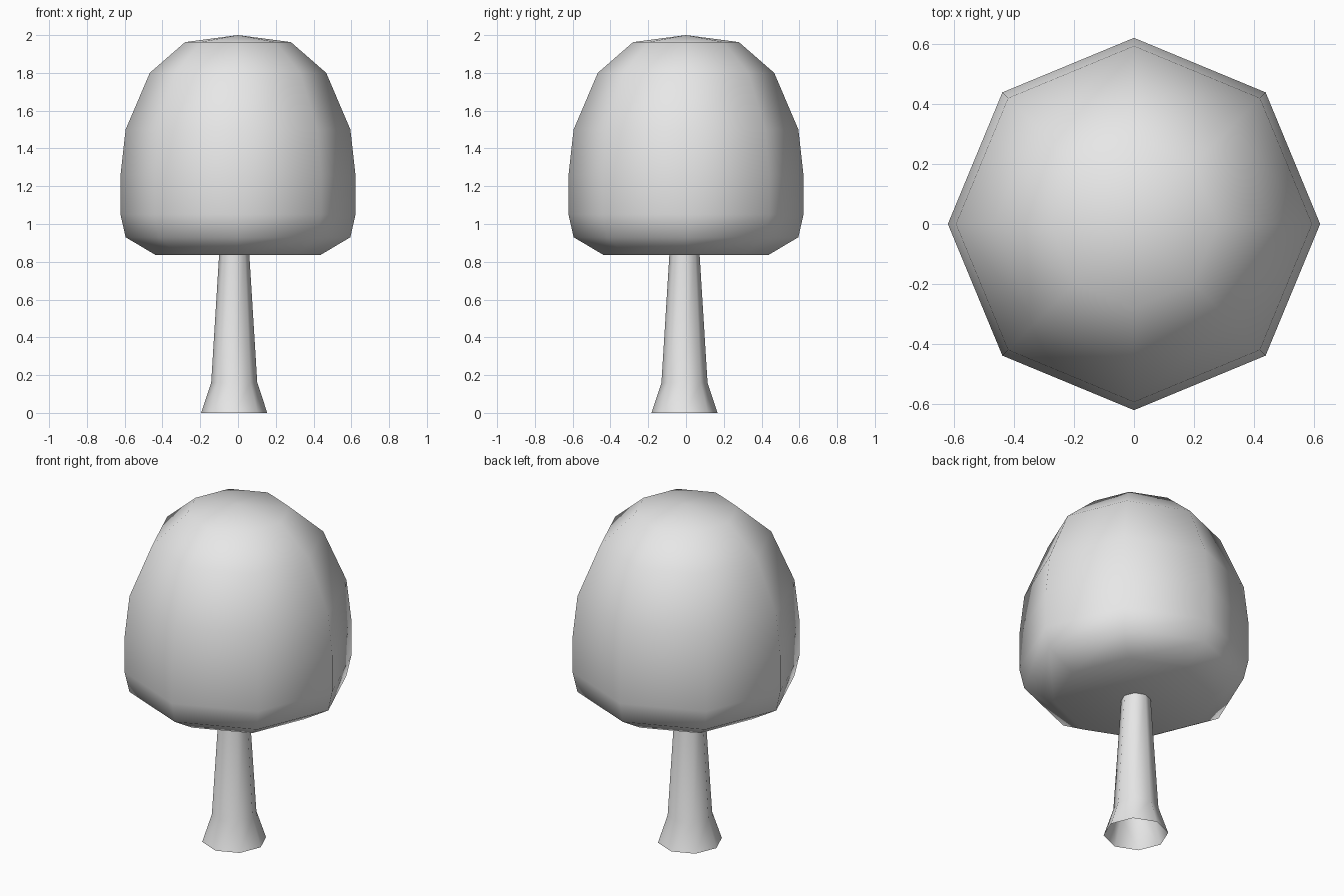
import bpy
import bmesh
from math import cos, sin, tau

cube = bpy.data.objects.get("Cube")
if cube:
    bpy.data.objects.remove(cube, do_unlink=True)

SIDES = 8

# One plain grey for the whole tree
grey = bpy.data.materials.new("plain grey")
grey.use_nodes = True
grey.diffuse_color = (0.8, 0.8, 0.8, 1)
grey.node_tree.nodes["Principled BSDF"].inputs["Base Color"].default_value = (0.8, 0.8, 0.8, 1)


def lathe(name, profile, centre=(0, 0), apex=None, cap_bottom=False):
    """Smooth eight-sided body from (radius, height) rings, listed upwards."""
    bm = bmesh.new()
    cx, cy = centre
    rings = []
    for r, z in profile:
        angles = [tau * i / SIDES for i in range(SIDES)]
        rings.append([bm.verts.new((cx + r * cos(a), cy + r * sin(a), z)) for a in angles])
    for low, high in zip(rings, rings[1:]):
        for i in range(SIDES):
            j = (i + 1) % SIDES
            bm.faces.new((low[i], low[j], high[j], high[i]))
    if apex is not None:
        tip = bm.verts.new((cx, cy, apex))
        for i in range(SIDES):
            bm.faces.new((rings[-1][i], rings[-1][(i + 1) % SIDES], tip))
    if cap_bottom:
        bm.faces.new(rings[0][::-1])
    for face in bm.faces:
        face.smooth = True
    mesh = bpy.data.meshes.new(name)
    bm.to_mesh(mesh)
    bm.free()
    mesh.materials.append(grey)
    obj = bpy.data.objects.new(name, mesh)
    bpy.context.collection.objects.link(obj)
    return obj


# Rounded crown with a flat underside
lathe("foliage_crown",
      [(0.435, 0.835), (0.595, 0.93), (0.622, 1.05), (0.622, 1.26),
       (0.595, 1.5), (0.467, 1.8), (0.28, 1.963)],
      apex=2.0, cap_bottom=True)

# Tapered trunk with a flared, open foot, slightly off centre
lathe("trunk",
      [(0.175, 0), (0.122, 0.16), (0.078, 0.87)],
      centre=(-0.02, -0.008))
